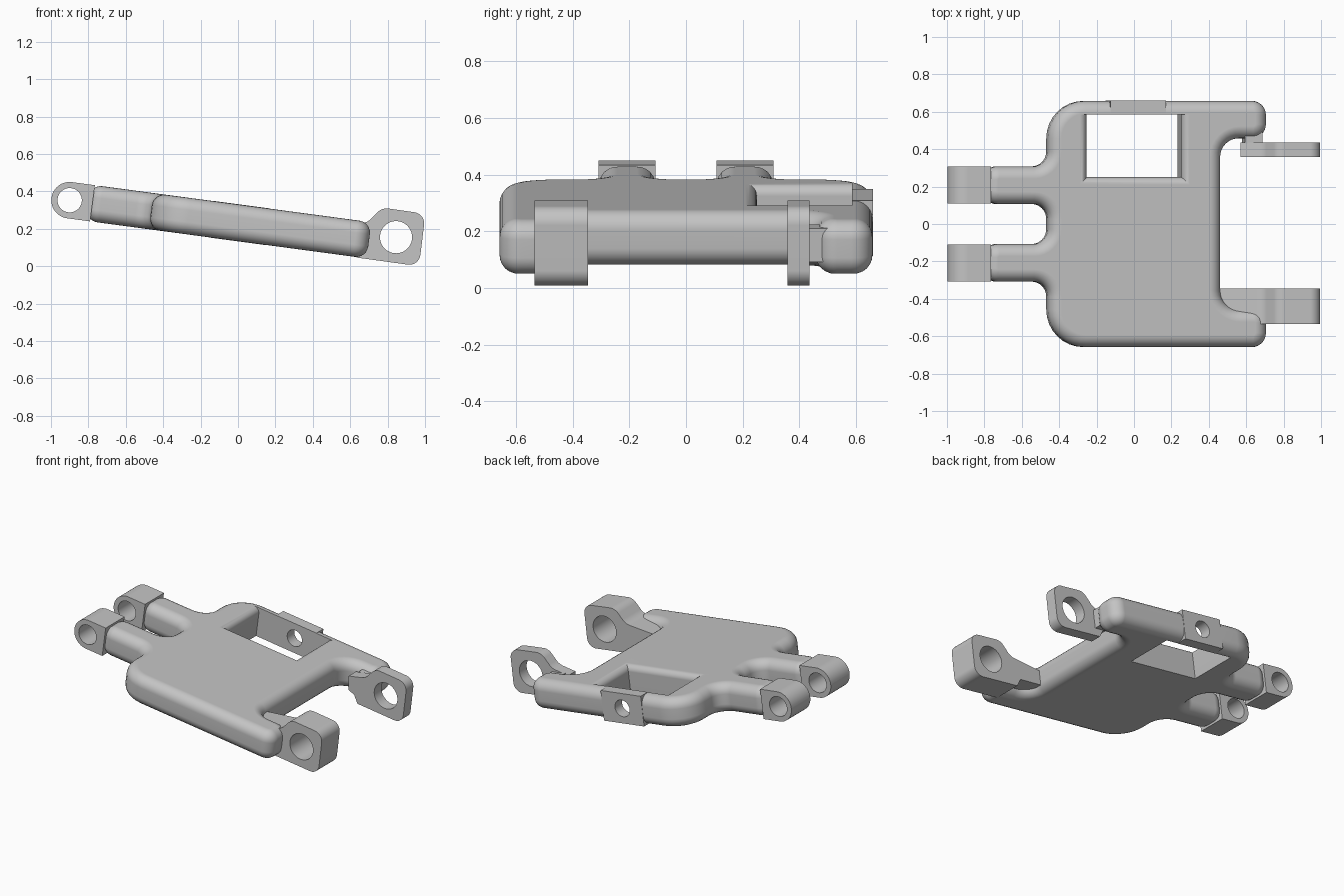
import bpy, bmesh, math
from mathutils import Vector, Matrix

cube = bpy.data.objects.get("Cube")
if cube:
    bpy.data.objects.remove(cube, do_unlink=True)

grey = bpy.data.materials.new("plain_grey")
grey.use_nodes = True
grey.diffuse_color = (0.55, 0.55, 0.55, 1)
grey.node_tree.nodes["Principled BSDF"].inputs["Base Color"].default_value = grey.diffuse_color

TILT = math.atan(0.134)
FRAME = Matrix.Translation((0, 0, 0.232)) @ Matrix.Rotation(TILT, 4, 'Y')
H = 0.0975          # half thickness of the plate
EDGE = 0.065        # radius of the plate's rounded rim


def rounded(corners, inset=0.0, steps=8):
    """Counter-clockwise outline of (x, y, radius) corners with arcs; inset moves it inward."""
    pts, n = [], len(corners)
    for i, (x, y, r) in enumerate(corners):
        p = Vector((x, y))
        a = (Vector(corners[i - 1][:2]) - p).normalized()
        b = (Vector(corners[(i + 1) % n][:2]) - p).normalized()
        convex = -a.x * b.y + a.y * b.x > 0
        if inset:
            p += inset * (a + b) * (1 if convex else -1)
            r += -inset if convex else inset
        if r <= 0:
            pts.append(p)
            continue
        half = a.angle(b) / 2
        reach = r / math.tan(half)
        mid = p + (a + b).normalized() * r / math.sin(half)
        v, w = p + a * reach - mid, p + b * reach - mid
        for k in range(steps + 1):
            t, turn = k / steps, math.pi - 2 * half
            pts.append(mid + (v * math.sin((1 - t) * turn) + w * math.sin(t * turn)) / math.sin(turn))
    return pts


def loft(name, rings, matrix=FRAME):
    """Skin a stack of equal rings and cap both ends."""
    bm = bmesh.new()
    rows = [[bm.verts.new(p) for p in ring] for ring in rings]
    for lo, hi in zip(rows, rows[1:]):
        for i in range(len(lo)):
            j = (i + 1) % len(lo)
            bm.faces.new((lo[i], lo[j], hi[j], hi[i]))
    bm.faces.new(rows[0][::-1])
    bm.faces.new(rows[-1])
    bmesh.ops.recalc_face_normals(bm, faces=bm.faces)
    mesh = bpy.data.meshes.new(name)
    bm.to_mesh(mesh)
    bm.free()
    mesh.materials.append(grey)
    obj = bpy.data.objects.new(name, mesh)
    obj.matrix_world = matrix
    bpy.context.collection.objects.link(obj)
    return obj


def slice_y(name, outline, y0, y1, matrix=FRAME):
    """Extrude an x-z outline along y."""
    return loft(name, [[(p[0], y, p[1]) for p in outline] for y in (y0, y1)], matrix)


def circle(x, z, r, n=40):
    return [(x + r * math.cos(math.tau * k / n), z + r * math.sin(math.tau * k / n)) for k in range(n)]


def combine(obj, tool, operation='DIFFERENCE'):
    bpy.context.view_layer.update()
    bpy.ops.object.select_all(action='DESELECT')
    bpy.context.view_layer.objects.active = obj
    obj.select_set(True)
    mod = obj.modifiers.new("combine", 'BOOLEAN')
    mod.operation, mod.object, mod.solver = operation, tool, 'EXACT'
    bpy.ops.object.modifier_apply(modifier=mod.name)
    bpy.data.objects.remove(tool, do_unlink=True)


def finish(obj):
    bpy.ops.object.select_all(action='DESELECT')
    bpy.context.view_layer.objects.active = obj
    obj.select_set(True)
    bpy.ops.object.shade_smooth_by_angle(angle=math.radians(30))
    obj.modifiers.new("even_normals", 'WEIGHTED_NORMAL').keep_sharp = True


# Plate: half outline from the recess round to the slot, then mirrored
half = [(0.46, 0.458, 0.1), (0.707, 0.458, 0.075), (0.707, 0.658, 0.075), (-0.469, 0.658, 0.2),
        (-0.469, 0.308, 0.08), (-0.81, 0.308, 0.07), (-0.81, 0.107, 0.07), (-0.469, 0.107, 0.08)]
corners = half + [(x, -y, r) for x, y, r in reversed(half)]
arc = [math.pi / 2 * k / 6 for k in range(7)]
levels = [(EDGE * (1 - math.cos(a)), H - EDGE + EDGE * math.sin(a)) for a in arc]
levels = [(d, -z) for d, z in reversed(levels)] + levels
plate = loft("plate", [[(p.x, p.y, z) for p in rounded(corners, d)] for d, z in levels])

# Squared boss on the back bar
top = H + 0.001
boss = slice_y("boss", [(-0.14, -top), (0.16, -top), (0.16, top), (-0.14, top)], 0.56, 0.66)
combine(plate, boss, 'UNION')

# Window, with a rounded upper rim on three sides
flare = 0.04
stages = [(0, -0.2), (0, H - flare)]
stages += [(flare * (1 - math.cos(a)), H - flare + flare * math.sin(a)) for a in arc[1:]]
stages.append((flare, 0.2))
window = loft("window_cutter", [[(-0.265 - d, 0.25 - d, z), (0.247 + d, 0.25 - d, z),
                                 (0.247 + d, 0.585, z), (-0.265 - d, 0.585, z)] for d, z in stages])
combine(plate, window)
combine(plate, slice_y("boss_hole_cutter", circle(0.01, 0, 0.055), 0.5, 0.8))
finish(plate)

# Pair of round-ended lugs on the narrow side
lug_outline = rounded([(-0.785, H, 0), (-1.006, H, H - 0.0005), (-1.006, -H, H - 0.0005), (-0.785, -H, 0)], steps=12)
for name, y in (("back_round_lug", 0.2085), ("front_round_lug", -0.2085)):
    lug = slice_y(name, lug_outline, y - 0.1, y + 0.1)
    combine(lug, slice_y("hole_cutter", circle(-0.908, 0, 0.065), y - 0.2, y + 0.2))
    finish(lug)

# Square-ended lugs on the open side, each with a short tail into the plate
for name, start, y0, y1 in (("front_square_lug", 0.45, -0.535, -0.345), ("back_square_lug", 0.57, 0.358, 0.435)):
    outline = rounded([(start, 0.12, 0), (0.61, 0.1, 0), (0.635, 0.046, 0), (0.968, 0, 0.06),
                       (1.002, 0.28, 0.06), (0.77, 0.313, 0.07), (0.69, 0.232, 0.08), (start, 0.215, 0)])
    lug = slice_y(name, outline, y0, y1, Matrix())
    combine(lug, slice_y("hole_cutter", circle(0.845, 0.155, 0.086), y0 - 0.1, y1 + 0.1, Matrix()))
    finish(lug)

# Small web tying the back square lug to the plate
web = slice_y("lug_web", [(0.59, -0.05), (0.685, -0.05), (0.685, 0.07), (0.59, 0.07)], 0.43, 0.52)
finish(web)
